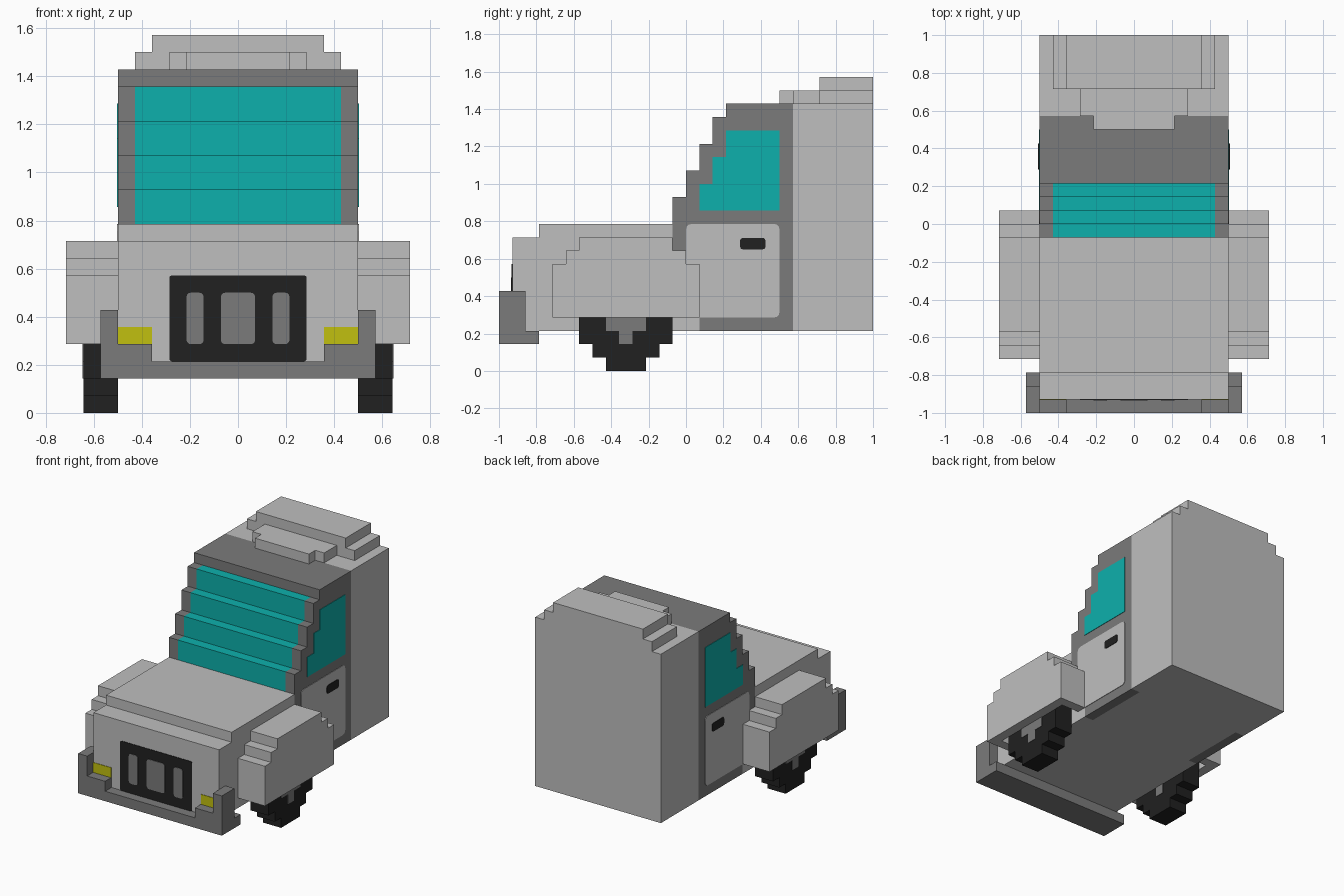
import bpy, bmesh, math
from mathutils import Vector

cube = bpy.data.objects.get("Cube")
if cube:
    bpy.data.objects.remove(cube, do_unlink=True)

V = 1 / 14      # one grid block
T = 0.05        # plate thickness in blocks


def material(name, rgb):
    m = bpy.data.materials.new(name)
    m.use_nodes = True
    m.diffuse_color = (*rgb, 1)
    m.node_tree.nodes["Principled BSDF"].inputs["Base Color"].default_value = (*rgb, 1)
    return m


LIGHT = material("light_grey", (0.52, 0.52, 0.52))
DARK = material("dark_grey", (0.198, 0.198, 0.198))
BLACK = material("black", (0.015, 0.015, 0.015))
GLASS = material("teal_glass", (0.004, 0.434, 0.413))
YELLOW = material("yellow", (0.535, 0.53, 0.005))


def prism(name, pts, lo, hi, mat, axis="x", mirror=False):
    """Extrude a profile, (y, z) along x or (x, z) along y, from lo to hi."""
    place = (lambda p: (lo, *p)) if axis == "x" else (lambda p: (p[0], lo, p[1]))
    step = Vector((1, 0, 0) if axis == "x" else (0, 1, 0)) * (hi - lo)
    bm = bmesh.new()
    face = bm.faces.new([bm.verts.new(Vector(place(p)) * V) for p in pts])
    ext = bmesh.ops.extrude_face_region(bm, geom=[face], use_keep_orig=True)
    moved = [g for g in ext["geom"] if isinstance(g, bmesh.types.BMVert)]
    bmesh.ops.translate(bm, verts=moved, vec=step * V)
    bmesh.ops.recalc_face_normals(bm, faces=bm.faces[:])
    mesh = bpy.data.meshes.new(name)
    bm.to_mesh(mesh)
    bm.free()
    mesh.materials.append(mat)
    obj = bpy.data.objects.new(name, mesh)
    bpy.context.collection.objects.link(obj)
    if mirror:
        obj.modifiers.new("Mirror", "MIRROR").use_mirror_merge = False
    return obj


def rect(a0, a1, z0, z1, r=0):
    """Rectangle profile, with rounded corners if r is set."""
    if not r:
        return [(a0, z0), (a1, z0), (a1, z1), (a0, z1)]
    pts = []
    corners = [(a1 - r, z1 - r), (a0 + r, z1 - r), (a0 + r, z0 + r), (a1 - r, z0 + r)]
    for i, (a, z) in enumerate(corners):
        for k in range(4):
            t = math.pi / 2 * (i + k / 3)
            pts.append((a + r * math.cos(t), z + r * math.sin(t)))
    return pts


def block_disc(widths, centre, z0):
    """Stepped round profile from the width of each row of blocks."""
    right = []
    for i, w in enumerate(widths):
        for p in ((w / 2, z0 + i), (w / 2, z0 + i + 1)):
            if p not in right:
                right.append(p)
    return ([(centre + w, z) for w, z in right]
            + [(centre - w, z) for w, z in reversed(right)])


# Rear box and roof fairing
prism("rear_box", rect(8, 14, 3, 20), -7, 7, LIGHT)
prism("fairing_lower", rect(10, 14, 20, 21), -6, 6, LIGHT)
prism("fairing_upper", rect(10, 14, 21, 22), -5, 5, LIGHT)
prism("roof_vent", rect(8, 10, 20, 21), -4, 4, LIGHT)
prism("roof_vent_nose", rect(7, 8, 20, 21), -3, 3, LIGHT)

# Cab with stepped windscreen
steps = [(-1, 9)]
for i in range(4):
    steps += [(i - 1, 13 + 2 * i), (i, 13 + 2 * i)]
cab = prism("cab", steps + [(3, 20), (8, 20), (8, 3), (1, 3), (1, 4), (0, 4), (0, 9)],
            -7, 7, DARK)
cab.data.materials.append(GLASS)
cab.data.materials.append(LIGHT)
bm = bmesh.new()
bm.from_mesh(cab.data)
for x in (-6, 6):
    bmesh.ops.bisect_plane(bm, geom=bm.verts[:] + bm.edges[:] + bm.faces[:],
                           plane_co=(x * V, 0, 0), plane_no=(1, 0, 0))
for f in bm.faces:
    c, n = f.calc_center_median() / V, f.normal
    if abs(c.x) < 6:
        if n.z < -0.5:
            f.material_index = 2
        elif (n.y < -0.5 or n.z > 0.5) and 10 < c.z < 19.2:
            f.material_index = 1
bm.to_mesh(cab.data)
bm.free()

# Doors, side windows and handles
prism("door", rect(0, 7, 4, 11, 0.4), 7, 7 + T, LIGHT, mirror=True)
prism("door_handle", rect(4.05, 6 - 0.05, 9.1, 10 - 0.05, 0.2), 7, 7 + 2 * T, BLACK, mirror=True)
prism("side_window", [(1, 12), (7, 12), (7, 18), (3, 18), (3, 16), (2, 16), (2, 14), (1, 14)],
      7, 7 + T, GLASS, mirror=True)

# Hood and nose
prism("hood", [(-13, 3), (1, 3), (1, 4), (0, 4), (0, 9), (-1, 9), (-1, 11),
               (-11, 11), (-11, 10), (-13, 10)], -7, 7, LIGHT)

# Grille and headlights
prism("grille", rect(-4, 4, 3, 8, 0.15), -13 - T, -13, BLACK, "y")
prism("grille_slot_middle", rect(-1, 1, 4, 7, 0.25), -13 - 2 * T, -13, DARK, "y")
prism("grille_slot_side", rect(2, 3, 4, 7, 0.25), -13 - 2 * T, -13, DARK, "y", True)
prism("headlight", rect(5, 7, 4, 5), -13 - T, -13, YELLOW, "y", True)

# Bumper
prism("bumper_bar", rect(-14, -11, 2, 3), -8, 8, DARK)
prism("bumper_lip", rect(-14, -13, 3, 4), 5, 7, DARK, mirror=True)
prism("bumper_end", rect(-14, -12, 3, 6), 7, 8, DARK, mirror=True)

# Fenders: outer wall plus hollow wheel arch
top = [(1, 4), (1, 8), (0, 8), (0, 9), (-1, 9), (-1, 10),
       (-8, 10), (-8, 9), (-9, 9), (-9, 8), (-10, 8), (-10, 4)]
prism("fender_wall", top, 9, 10, LIGHT, mirror=True)
prism("fender_arch", top + [(-9, 4), (-9, 7), (0, 7), (0, 4)], 7, 9, LIGHT, mirror=True)

# Front wheels and hubs
prism("front_wheel", block_disc((3, 5, 7, 7, 7, 5, 3), -4.5, 0), 7, 9, BLACK, mirror=True)
prism("wheel_hub", block_disc((1, 3, 1), -4.5, 2), 7 - T, 9 + T, DARK, mirror=True)
